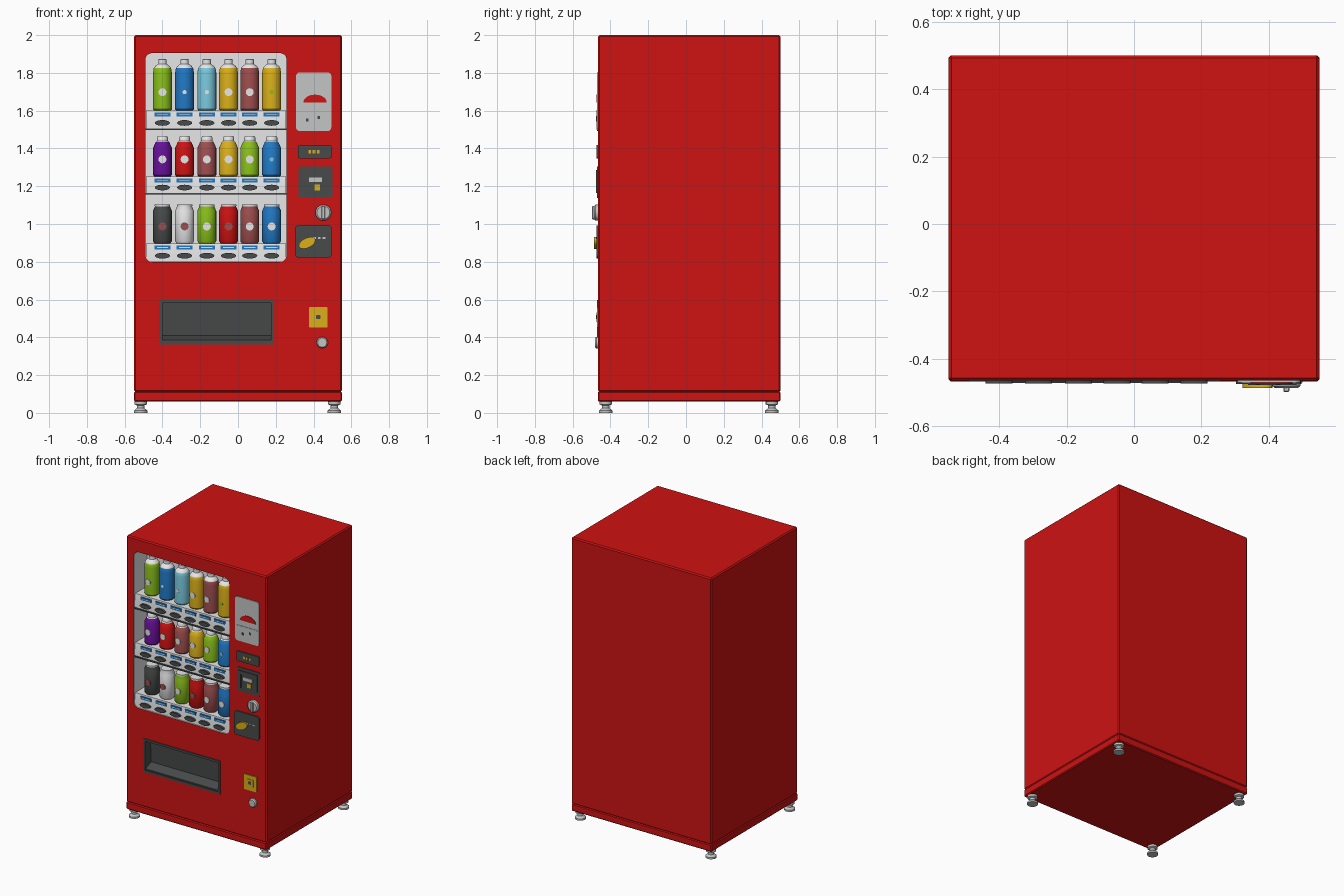
import bpy, bmesh, math
from mathutils import Matrix

if "Cube" in bpy.data.objects:
    bpy.data.objects.remove(bpy.data.objects["Cube"])

COLOURS = {
    "red": (0.62, 0.006, 0.006), "white": (0.83, 0.83, 0.83), "silver": (0.55, 0.56, 0.56),
    "dark_grey": (0.065, 0.07, 0.07), "green": (0.25, 0.52, 0.01), "blue": (0.015, 0.19, 0.55),
    "light_blue": (0.19, 0.58, 0.72), "yellow": (0.70, 0.43, 0.01),
    "rose_brown": (0.34, 0.075, 0.075), "purple": (0.14, 0.005, 0.32),
}
MATS = {}
for key, rgb in COLOURS.items():
    MATS[key] = bpy.data.materials.new(key)
    MATS[key].diffuse_color = (*rgb, 1)


def finish(bm, name, *mats):
    bmesh.ops.recalc_face_normals(bm, faces=bm.faces)
    mesh = bpy.data.meshes.new(name)
    bm.to_mesh(mesh)
    bm.free()
    for m in mats:
        mesh.materials.append(MATS[m])
    ob = bpy.data.objects.new(name, mesh)
    bpy.context.collection.objects.link(ob)
    return ob


def extrude(name, pts, a, b, mat, axis="y", bevel=0):
    """Extrude a 2D outline along y (points are x,z) or x (points are y,z)."""
    bm = bmesh.new()
    put = (lambda u, v, t: (u, t, v)) if axis == "y" else (lambda u, v, t: (t, u, v))
    ends = [[bm.verts.new(put(u, v, t)) for u, v in pts] for t in (a, b)]
    bm.faces.new(ends[0])
    bm.faces.new(ends[1])
    n = len(pts)
    for i in range(n):
        j = (i + 1) % n
        bm.faces.new((ends[0][i], ends[0][j], ends[1][j], ends[1][i]))
    if bevel:
        bmesh.ops.bevel(bm, geom=bm.edges[:], offset=bevel, segments=1, affect="EDGES")
    return finish(bm, name, mat)


def rounded(x0, x1, z0, z1, r, seg=5):
    pts = []
    for k, (cx, cz) in enumerate(((x1 - r, z1 - r), (x0 + r, z1 - r), (x0 + r, z0 + r), (x1 - r, z0 + r))):
        for i in range(seg + 1):
            t = math.pi / 2 * (k + i / seg)
            pts.append((cx + r * math.cos(t), cz + r * math.sin(t)))
    return pts


def plate(name, x0, x1, z0, z1, y0, y1, mat, r=0.015):
    return extrude(name, rounded(x0, x1, z0, z1, r), y0, y1, mat)


def box(name, x0, x1, y0, y1, z0, z1, mat, bevel=0):
    return extrude(name, [(x0, z0), (x1, z0), (x1, z1), (x0, z1)], y0, y1, mat, bevel=bevel)


def ellipse(cx, cz, a, b, tilt=0, n=20):
    out = []
    for i in range(n):
        t = 2 * math.pi * i / n
        u, v = a * math.cos(t), b * math.sin(t)
        out.append((cx + u * math.cos(tilt) - v * math.sin(tilt), cz + u * math.sin(tilt) + v * math.cos(tilt)))
    return out


def lathe(name, prof, loc, mats, split=None, forward=False, n=24):
    """Turn a (radius, height) profile; faces above split get the second material."""
    bm = bmesh.new()
    rings = [[bm.verts.new((r * math.cos(2 * math.pi * i / n), r * math.sin(2 * math.pi * i / n), h))
              for i in range(n)] for r, h in prof]
    bm.faces.new(rings[0])
    bm.faces.new(rings[-1])
    for a, b in zip(rings, rings[1:]):
        for i in range(n):
            j = (i + 1) % n
            bm.faces.new((a[i], a[j], b[j], b[i]))
    for f in bm.faces:
        f.material_index = int(split is not None and f.calc_center_median().z > split)
    if forward:
        bm.transform(Matrix.Rotation(math.pi / 2, 4, "X"))
    bm.transform(Matrix.Translation(loc))
    return finish(bm, name, *mats)


F = -0.465  # plane of the front panel

# cabinet with display window and delivery opening cut out
cabinet = box("cabinet", -0.55, 0.55, F, 0.5, 0.11, 2.0, "red", bevel=0.008)
cutters = [plate("window_cutter", -0.49, 0.257, 0.80, 1.905, -0.6, -0.32, "white", 0.035),
           plate("delivery_cutter", -0.405, 0.18, 0.372, 0.588, -0.6, -0.39, "white", 0.008)]
for cutter in cutters:
    mod = cabinet.modifiers.new("cut", "BOOLEAN")
    mod.operation, mod.solver, mod.object = "DIFFERENCE", "EXACT", cutter
    bpy.context.view_layer.objects.active = cabinet
    bpy.ops.object.modifier_apply(modifier=mod.name)
    bpy.data.objects.remove(cutter)
cabinet.data.materials.clear()
for m in ("red", "white", "dark_grey"):
    cabinet.data.materials.append(MATS[m])
for f in cabinet.data.polygons:
    c = f.center
    inside = F + 0.005 < c.y < -0.2 and -0.52 < c.x < 0.5 and 0.3 < c.z < 1.95
    f.material_index = (1 if c.z > 0.7 else 2) if inside else 0

# plinth and feet
box("plinth", -0.55, 0.55, F - 0.002, 0.5, 0.06, 0.113, "red", bevel=0.006)
for x in (-0.515, 0.51):
    for y in (-0.425, 0.455):
        lathe("foot", [(0.036, 0), (0.036, 0.012), (0.02, 0.025), (0.02, 0.04), (0.033, 0.045), (0.033, 0.062)],
              (x, y, 0), ["silver"], n=16)

# display shelves: profiles of bottle, tall can and short can
BOTTLE = [(0.044, 0), (0.05, 0.008), (0.05, 0.20), (0.046, 0.225), (0.038, 0.236), (0.022, 0.248), (0.022, 0.27), (0.018, 0.274)]
FLASK = [(0.044, 0), (0.05, 0.008), (0.05, 0.15), (0.036, 0.182), (0.03, 0.187), (0.03, 0.205), (0.024, 0.214)]
CAN = [(0.042, 0), (0.05, 0.012), (0.05, 0.172), (0.04, 0.195), (0.041, 0.2), (0.041, 0.206), (0.036, 0.206)]
ROWS = [
    (1.505, 1.60, BOTTLE, 0.228, 0.098, "green blue light_blue yellow rose_brown yellow", "white white white white white green"),
    (1.163, 1.252, FLASK, 0.183, 0.09, "purple red rose_brown yellow green blue", "white white white white white light_blue"),
    (0.802, 0.897, CAN, 0.196, 0.09, "dark_grey white green red rose_brown blue", "rose_brown rose_brown white rose_brown white white"),
]
XS = (-0.40, -0.283, -0.165, -0.05, 0.062, 0.178)
for z0, z1, prof, split, dot_h, cols, dots in ROWS:
    extrude("shelf", [(-0.31, z0), (F + 0.004, z0), (F + 0.006, z0 + 0.06), (F + 0.012, z1), (-0.31, z1)],
            -0.488, 0.255, "white", axis="x")
    if z0 > 1:
        box("shelf_divider", -0.489, 0.256, F - 0.003, -0.32, z0 - 0.008, z0 + 0.001, "dark_grey")
    for i, (x, col, dot) in enumerate(zip(XS, cols.split(), dots.split())):
        lathe("drink", prof, (x, -0.39, z1), [col, "white"], split)
        small = 0.011 if z0 > 1 and (i == 5 or (i in (1, 2) and z0 > 1.4)) else 0.021
        extrude("drink_badge", ellipse(x, z1 + dot_h, small, small), -0.4415, -0.434, dot)
        box("price_tag", x - 0.042, x + 0.042, F + 0.003, F + 0.012, z1 - 0.031, z1 - 0.010, "blue")
        box("price_tag_strip", x - 0.03, x + 0.03, F + 0.002, F + 0.006, z1 - 0.023, z1 - 0.019, "white")
        extrude("select_button", ellipse(x, z0 + 0.03, 0.04, 0.015), F - 0.009, F + 0.01, "dark_grey")

# delivery opening: frame, flap and sloped sill
for a, b, c, d in ((-0.415, 0.19, 0.583, 0.598), (-0.415, 0.19, 0.362, 0.377),
                   (-0.415, -0.40, 0.362, 0.598), (0.175, 0.19, 0.362, 0.598)):
    box("delivery_frame", a, b, F - 0.007, F + 0.02, c, d, "dark_grey")
extrude("delivery_flap", [(-0.41, 0.585), (-0.40, 0.585), (-0.39, 0.40), (-0.40, 0.40)], -0.40, 0.175, "dark_grey", axis="x")
extrude("delivery_sill", [(F, 0.372), (-0.385, 0.372), (-0.385, 0.415), (-0.40, 0.41), (F, 0.385)],
        -0.40, 0.175, "dark_grey", axis="x")

# bill panel with red slot
plate("bill_panel", 0.307, 0.494, 1.492, 1.803, F - 0.006, F + 0.01, "silver", 0.02)
plate("bill_lower_panel", 0.318, 0.484, 1.50, 1.603, F - 0.009, F, "silver", 0.01)
slot = [(0.408 + 0.062 * math.cos(t), 1.643 + 0.042 * math.sin(t))
        for t in (math.pi * i / 12 for i in range(13))]
extrude("bill_slot", slot, F - 0.010, F, "red")
for x, z in ((0.367, 1.55), (0.428, 1.565)):
    box("bill_light", x - 0.007, x + 0.007, F - 0.011, F, z - 0.008, z + 0.008, "dark_grey")

# small price display
plate("price_display", 0.318, 0.495, 1.348, 1.418, F - 0.008, F + 0.01, "dark_grey", 0.01)
for x in (0.38, 0.402, 0.424):
    box("display_digit", x - 0.007, x + 0.007, F - 0.010, F, 1.374, 1.392, "yellow")

# coin unit with raised rim and entry
plate("coin_unit", 0.32, 0.50, 1.137, 1.305, F - 0.005, F + 0.01, "dark_grey", 0.008)
for a, b, c, d in ((0.338, 0.482, 1.262, 1.285), (0.338, 0.355, 1.165, 1.27), (0.465, 0.482, 1.165, 1.27)):
    box("coin_unit_rim", a, b, F - 0.012, F, c, d, "dark_grey")
box("coin_slot", 0.375, 0.445, F - 0.012, F, 1.222, 1.245, "silver")
box("coin_mark", 0.405, 0.435, F - 0.010, F, 1.178, 1.208, "yellow")

# return knob with grip
lathe("knob", [(0.042, 0), (0.042, 0.015), (0.034, 0.022)], (0.452, F, 1.06), ["silver"], forward=True)
box("knob_grip", 0.443, 0.461, -0.498, F, 1.025, 1.095, "silver", bevel=0.003)

# lever panel with yellow handle
plate("lever_panel", 0.302, 0.497, 0.823, 0.992, F - 0.010, F + 0.01, "dark_grey", 0.018)
extrude("lever_handle", ellipse(0.366, 0.90, 0.048, 0.026, 0.45), F - 0.022, F, "yellow")
for x in (0.405, 0.43, 0.455):
    box("lever_mark", x - 0.007, x + 0.007, F - 0.012, F, 0.921, 0.93, "silver")

# change tray and lock
plate("change_tray", 0.375, 0.475, 0.452, 0.56, F - 0.006, F + 0.01, "yellow", 0.006)
plate("change_tray_pocket", 0.40, 0.452, 0.482, 0.532, F - 0.010, F, "yellow", 0.006)
plate("change_tray_mark", 0.414, 0.436, 0.498, 0.518, F - 0.012, F, "dark_grey", 0.003)
lathe("lock", [(0.03, 0), (0.03, 0.010), (0.024, 0.018)], (0.446, F, 0.372), ["silver"], forward=True)

bpy.ops.object.select_all(action="SELECT")
bpy.context.view_layer.objects.active = cabinet
bpy.ops.object.shade_smooth_by_angle(angle=math.radians(35))

for m in bpy.data.materials:
    if m.users and not m.is_grease_pencil:
        m.use_nodes = True
        m.node_tree.nodes["Principled BSDF"].inputs["Base Color"].default_value = m.diffuse_color
